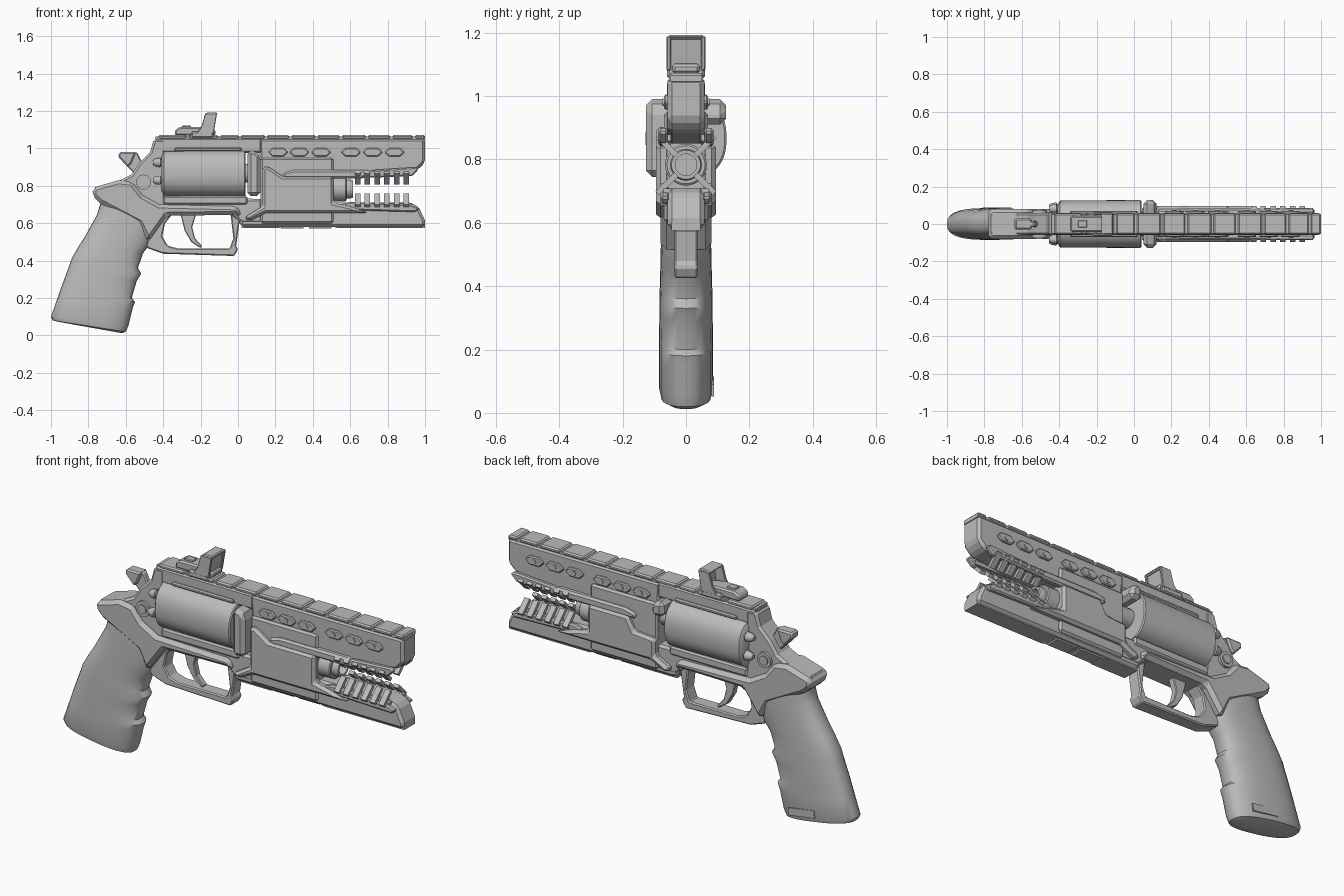
import bpy, bmesh, math
from mathutils import Matrix, Vector

metal = bpy.data.materials.new("mid grey")
metal.diffuse_color = (0.5, 0.5, 0.5, 1)


def finish(name, bm, bevel=0.0, smooth=False):
    bmesh.ops.recalc_face_normals(bm, faces=bm.faces)
    me = bpy.data.meshes.new(name)
    bm.to_mesh(me)
    bm.free()
    ob = bpy.data.objects.new(name, me)
    bpy.context.collection.objects.link(ob)
    me.materials.append(metal)
    if bevel:
        m = ob.modifiers.new("bevel", 'BEVEL')
        m.width, m.segments, m.limit_method = bevel, 1, 'ANGLE'
        m.angle_limit = math.radians(35)
    if smooth:
        bpy.ops.object.select_all(action='DESELECT')
        ob.select_set(True)
        bpy.context.view_layer.objects.active = ob
        bpy.ops.object.shade_smooth_by_angle(angle=math.radians(38))
    return ob


def prism(name, pts, half, y=0.0, bevel=0.0):
    """Side profile (x, z) given a thickness of 2 * half around y."""
    bm = bmesh.new()
    a = [bm.verts.new((x, y - half, z)) for x, z in pts]
    b = [bm.verts.new((x, y + half, z)) for x, z in pts]
    bm.faces.new(a)
    bm.faces.new(b[::-1])
    for i in range(len(pts)):
        j = (i + 1) % len(pts)
        bm.faces.new((a[i], a[j], b[j], b[i]))
    return finish(name, bm, bevel)


def box(name, x0, x1, half, z0, z1, y=0.0, bevel=0.0):
    return prism(name, [(x0, z0), (x1, z0), (x1, z1), (x0, z1)], half, y, bevel)


def loft(name, rings):
    bm = bmesh.new()
    vs = [[bm.verts.new(p) for p in r] for r in rings]
    n = len(vs[0])
    for a, b in zip(vs, vs[1:]):
        for i in range(n):
            bm.faces.new((a[i], a[(i + 1) % n], b[(i + 1) % n], b[i]))
    bm.faces.new(vs[0])
    bm.faces.new(vs[-1])
    return finish(name, bm, smooth=True)


def lathe_x(name, prof, y, z, n=24, power=1.0):
    """Turned part along x; prof is (x, radius); power < 1 squares the section."""
    def s(v):
        return math.copysign(abs(v) ** power, v)
    ang = [2 * math.pi * i / n for i in range(n)]
    return loft(name, [[(x, y + r * s(math.cos(t)), z + r * s(math.sin(t))) for t in ang]
                       for x, r in prof])


def disc_y(name, x, z, r, y, half, n=20):
    pts = [(x + r * math.cos(2 * math.pi * i / n), z + r * math.sin(2 * math.pi * i / n))
           for i in range(n)]
    return prism(name, pts, half, y)


# grip: stacked rounded sections (rear x, z, front x, z, half width)
grip = [(-.97, .075, -.62, .012, .055), (-.99, .08, -.60, .02, .078), (-1.0, .10, -.585, .055, .085),
        (-.965, .20, -.562, .15, .085), (-.95, .245, -.55, .18, .085), (-.937, .28, -.568, .20, .085),
        (-.915, .34, -.542, .29, .084), (-.90, .38, -.518, .33, .084), (-.888, .415, -.535, .36, .083),
        (-.85, .48, -.508, .44, .081), (-.818, .53, -.475, .48, .08), (-.754, .645, -.45, .56, .078),
        (-.735, .71, -.44, .64, .077), (-.75, .76, -.47, .72, .07)]
rings = []
for rx, rz, fx, fz, w in grip:
    r, f = Vector((rx, 0, rz)), Vector((fx, 0, fz))
    ring = []
    for i in range(28):
        t = 2 * math.pi * i / 28
        c, s = math.cos(t), math.sin(t)
        p = (r + f) / 2 + (f - r) / 2 * math.copysign(abs(c) ** .8, c)
        ring.append((p.x, w * math.copysign(abs(s) ** .75, s), p.z))
    rings.append(ring)
loft("grip", rings)
prism("grip_catch", [(-.81, .075), (-.66, .052), (-.655, .09), (-.805, .115)], .004, .084)

# frame around the drum
prism("frame", [(-.45, 1.05), (-.39, 1.05), (-.39, .74), (.13, .73), (.13, .6), (.02, .6), (-.03, .645),
                (-.39, .645), (-.47, .55), (-.6, .65), (-.74, .72), (-.775, .79), (-.64, .825),
                (-.57, .86), (-.53, .92), (-.47, .98)], .06, bevel=.012)
prism("grip_collar", [(-.78, .75), (-.775, .79), (-.64, .83), (-.565, .82), (-.51, .75), (-.42, .7),
                      (.0, .69), (.02, .63), (-.02, .645), (-.38, .64), (-.48, .5), (-.53, .6),
                      (-.74, .71)], .081, bevel=.02)
box("drum_ledge", -.40, .05, .068, .70, .745, bevel=.008)
prism("top_strap", [(-.44, 1.06), (.13, 1.06), (.13, .975), (-.40, .975), (-.45, 1.02)], .058, bevel=.012)
box("strap_lip", -.34, .02, .07, .985, 1.005, bevel=.006)

# drum, its front shield and rear pins
lathe_x("drum", [(-.41, .105), (-.395, .125), (-.02, .128), (.035, .128), (.04, .122)], 0, .867, 40, .82)
lathe_x("drum_axle", [(-.45, .05), (.14, .05)], 0, .867, 20)
prism("drum_shield_front", [(.05, .745), (.12, .745), (.12, .96), (.095, .99), (.05, .99)], .062, -.065, .025)
prism("drum_shield_back", [(.05, .91), (.12, .91), (.12, .96), (.095, .99), (.05, .99)], .062, .065, .025)
for s in (-1, 1):
    for z, y in ((.925, .082), (.83, .09)):
        lathe_x("drum_pin", [(-.455, .012), (-.44, .022), (-.415, .025), (-.412, .017), (-.38, .017)],
                s * y, z, 14)
    disc_y("pivot_ring", -.505, .82, .04, s * .062, .012)
    disc_y("pivot_cap", -.505, .82, .024, s * .066, .014)

# hammer with an open spur
prism("hammer_arm", [(-.53, .84), (-.50, .90), (-.54, .98), (-.635, .975), (-.64, .955), (-.58, .89)],
      .016, bevel=.006)
prism("hammer_spur", [(-.59, .90), (-.57, .92), (-.545, .98), (-.635, .98), (-.64, .955)], .03, bevel=.008)

# trigger and guard
prism("trigger_guard", [(-.52, .52), (-.48, .465), (-.40, .437), (-.02, .425), (0, .46), (-.01, .48),
                        (.01, .62), (-.04, .65), (-.025, .52), (-.045, .465), (-.32, .465), (-.375, .48),
                        (-.405, .53), (-.39, .6), (-.35, .65), (-.47, .65)], .037, bevel=.006)
prism("trigger", [(-.31, .66), (-.285, .56), (-.25, .50), (-.20, .467), (-.19, .475), (-.23, .52),
                  (-.245, .58), (-.22, .66)], .018, bevel=.004)

# barrel housing with upper and lower beams
box("housing_core", .12, .51, .07, .60, .95, bevel=.01)
prism("upper_beam", [(.11, 1.055), (.995, 1.055), (1, 1.04), (1, .925), (.96, .885), (.70, .85), (.12, .85)],
      .058, bevel=.014)
prism("lower_beam", [(.0, .62), (.02, .58), (1, .58), (1, .615), (.965, .69), (.92, .71), (.12, .71),
                     (.03, .66)], .058, bevel=.014)
prism("lower_rail", [(.02, .575), (.22, .575), (.25, .585), (.50, .585), (.53, .575), (1, .575), (1, .60),
                     (.53, .60), (.50, .615), (.25, .615), (.22, .60), (.02, .60)], .045)
for x in (.23, .38):
    box("lower_rail_plate", x, x + .12, .035, .572, .59)

# side panels, with a relief behind the drum on one side
front_panel = [(.03, .63), (.13, .69), (.13, .90), (.16, .905), (.24, .85), (.51, .85), (.51, .71),
               (.60, .69), (.70, .655), (.15, .655), (.06, .61)]
back_panel = [(.03, .63), (.12, .68), (.12, .77), (.24, .78), (.28, .85), (.51, .85), (.51, .71),
              (.60, .69), (.70, .655), (.15, .655), (.06, .61)]
prism("side_panel_front", front_panel, .024, -.071, .014)
prism("side_panel_back", back_panel, .024, .071, .014)
for s in (-1, 1):
    prism("upper_ledge", [(.24, .87), (.24, .84), (.66, .84), (.72, .855), (.70, .885), (.30, .885)],
          .02, s * .065, .01)
    prism("vent_rail_top", [(.62, .84), (.93, .852), (.965, .885), (.95, .90), (.72, .885)],
          .014, s * .072, .007)
    prism("vent_rail_bottom", [(.55, .70), (.60, .715), (.92, .70), (.97, .68), (.95, .66), (.60, .67)],
          .014, s * .066, .007)

# vent teeth: four slanted rows around the muzzle
for s in (-1, 1):
    for v in (-1, 1):
        for i in range(6):
            bm = bmesh.new()
            bmesh.ops.create_cube(bm, size=1, matrix=Matrix.Translation((.64 + i * .052, s * .06, .783 + v * .06))
                                  @ Matrix.Rotation(s * v * math.radians(45), 4, 'X')
                                  @ Matrix.Diagonal((.03, .085, .018, 1)))
            finish("vent_tooth", bm)
        prism("vent_comb", [(.60, .783 + v * .075), (.93, .783 + v * .075), (.93, .783 + v * .095),
                            (.60, .783 + v * .095)], .012, s * .06)

# inner barrel with a bored muzzle
lathe_x("barrel", [(.40, .066), (.575, .066), (.58, .06), (.58, .05), (.60, .05), (.615, .046), (.615, .034),
                   (.45, .034)], 0, .783, 28)

# lozenge plates with bolt heads, both sides
for s in (-1, 1):
    for x in (.215, .328, .444, .604, .72, .837):
        prism("lozenge", [(x - .053, .98), (x - .03, .957), (x + .03, .957), (x + .053, .98),
                          (x + .03, 1.003), (x - .03, 1.003)], .01, s * .06, .005)
        disc_y("lozenge_bolt", x, .98, .012, s * .066, .008, 12)
    lathe_x("nose_bolt", [(.99, .012), (1.0, .012)], s * .022, 1.02, 14)

# top rail with separate slats
box("top_rail", -.44, 1, .05, 1.045, 1.063)
cuts = [-.43, -.27, -.10, .01, .15, .28, .42, .55, .69, .82, .94, 1.0]
for a, b in zip(cuts, cuts[1:]):
    box("rail_slat", a + .006, b - (.006 if b < 1 else 0), .055, 1.05, 1.072, bevel=.007)

# reflex sight: base, slanted hood and glass
prism("sight_base", [(-.34, 1.07), (-.12, 1.07), (-.12, 1.10), (-.20, 1.115), (-.31, 1.115), (-.335, 1.10)],
      .042, bevel=.008)
box("sight_clamp", -.25, -.13, .06, 1.055, 1.09, bevel=.008)
for s in (-1, 1):
    prism("sight_post", [(-.22, 1.08), (-.13, 1.08), (-.112, 1.188), (-.175, 1.188), (-.195, 1.12)],
          .007, s * .054, .003)
prism("sight_hood", [(-.178, 1.178), (-.113, 1.178), (-.112, 1.193), (-.168, 1.193)], .056, bevel=.006)
prism("sight_glass", [(-.145, 1.08), (-.137, 1.08), (-.122, 1.185), (-.13, 1.185)], .05)
box("sight_knob", -.30, -.25, .02, 1.11, 1.122, bevel=.004)
